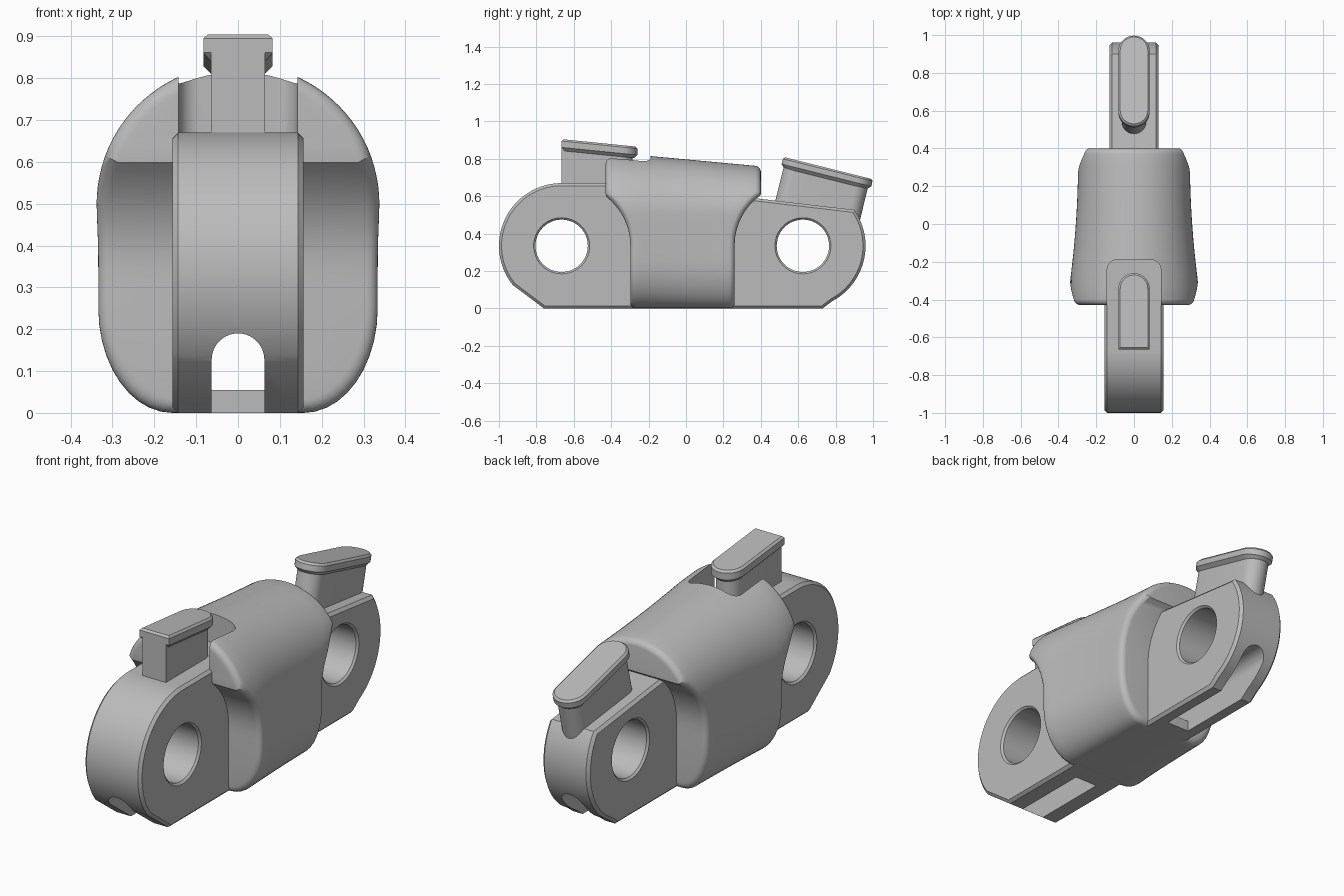
import bpy, bmesh
from math import sin, cos, pi, radians, sqrt
from mathutils import Matrix, Vector

if "Cube" in bpy.data.objects:
    bpy.data.objects.remove(bpy.data.objects["Cube"], do_unlink=True)

steel = bpy.data.materials.new("grey_steel")
steel.use_nodes = True
GREY = (0.5, 0.5, 0.5, 1)
steel.diffuse_color = GREY
steel.node_tree.nodes["Principled BSDF"].inputs["Base Color"].default_value = GREY


def finish(name, bm):
    bmesh.ops.recalc_face_normals(bm, faces=bm.faces)
    mesh = bpy.data.meshes.new(name)
    bm.to_mesh(mesh)
    bm.free()
    mesh.materials.append(steel)
    ob = bpy.data.objects.new(name, mesh)
    bpy.context.scene.collection.objects.link(ob)
    return ob


def arc(cx, cy, r, a0, a1, n):
    angles = [radians(a0 + (a1 - a0) * i / n) for i in range(n + 1)]
    return [(cx + r * cos(a), cy + r * sin(a)) for a in angles]


def inset(pts, d):
    """Move a counter-clockwise outline inwards by d."""
    out = []
    for i, p in enumerate(pts):
        p0, p, p1 = Vector(pts[i - 1]), Vector(p), Vector(pts[(i + 1) % len(pts)])
        e0, e1 = (p - p0).normalized(), (p1 - p).normalized()
        n0, n1 = Vector((-e0.y, e0.x)), Vector((-e1.y, e1.x))
        out.append(p + (n0 + n1) * d / (1 + n0.dot(n1)))
    return out


AXES = {"x": lambda u, v, d: (d, u, v),
        "y": lambda u, v, d: (u, d, v),
        "z": lambda u, v, d: (u, v, d)}


def prism(name, pts, layers, axis, matrix=Matrix()):
    """Stack (depth, inset) copies of an outline along an axis."""
    bm = bmesh.new()
    rings = [[bm.verts.new(matrix @ Vector(AXES[axis](u, v, d))) for u, v in inset(pts, i)]
             for d, i in layers]
    for a, b in zip(rings, rings[1:]):
        for k in range(len(a)):
            bm.faces.new((a[k - 1], a[k], b[k], b[k - 1]))
    bm.faces.new(rings[0])
    bm.faces.new(rings[-1])
    return finish(name, bm)


def cut(ob, *cutters):
    """Subtract the cutters and bake the result."""
    for c in cutters:
        c.hide_render = True
        m = ob.modifiers.new("cut", "BOOLEAN")
        m.operation, m.solver, m.object = "DIFFERENCE", "EXACT", c
    graph = bpy.context.evaluated_depsgraph_get()
    mesh = bpy.data.meshes.new_from_object(ob.evaluated_get(graph))
    ob.modifiers.clear()
    ob.data = mesh


# Body: arched section swept along y, with ends that follow the lug curves
HOLE_Z, FRONT_Y, BACK_Y = 0.335, -0.665, 0.625
FILLET = 0.03
section = [("low", a) for a in range(90, -1, -9)]
section += [("side", z) for z in (0.3, 0.335, 0.38, 0.42, 0.46)]
section += [("high", a) for a in range(0, 91, 4)] + [("high", 90)]


def section_point(kind, t, y):
    w = min(0.338, 0.308 - 0.07 * y + 0.1 * y * y)
    a = radians(t)
    if kind == "low":
        return 0.157 + (w - 0.157) * cos(a), 0.25 - 0.25 * sin(a)
    if kind == "side":
        return w, t
    return w * cos(a), 0.5 + (0.297 - 0.093 * y) * sin(a)


def bulge(z, r):
    dz = max(0, z - HOLE_Z)
    return sqrt(max(0, r * r - dz * dz))


def body_row(kind, t):
    y0 = max(-0.43, FRONT_Y + bulge(section_point(kind, t, -0.43)[1], 0.367))
    y1 = min(0.40, BACK_Y - bulge(section_point(kind, t, 0.40)[1], 0.365))
    steps = [radians(90 - 18 * i) for i in range(6)]
    cols = [(y0 + FILLET * (1 - sin(f)), FILLET * (1 - cos(f))) for f in steps]
    a, b = y0 + FILLET, y1 - FILLET
    cols += [(a + (b - a) * i / 12, 0) for i in range(1, 12)]
    cols += [(y1 - FILLET * (1 - sin(f)), FILLET * (1 - cos(f))) for f in reversed(steps)]
    row = []
    for y, d in cols:
        x, z = section_point(kind, t, y)
        row.append((x * (1 - d / 0.32), y, 0.4 + (z - 0.4) * (1 - d / 0.4)))
    return row


bm = bmesh.new()
rows = [body_row(k, t) for k, t in section]
left = [[bm.verts.new(p) for p in r] for r in rows]
right = [[bm.verts.new((-x, y, z)) for x, y, z in r] for r in rows]
loop = left + right[::-1]
for i in range(len(loop)):
    r0, r1 = loop[i - 1], loop[i]
    for j in range(len(r0) - 1):
        bm.faces.new((r0[j], r0[j + 1], r1[j + 1], r1[j]))
for i in range(len(rows) - 1):
    for e in (0, -1):
        bm.faces.new((left[i][e], left[i + 1][e], right[i + 1][e], right[i][e]))
bmesh.ops.remove_doubles(bm, verts=bm.verts, dist=1e-5)
bmesh.ops.dissolve_degenerate(bm, edges=bm.edges, dist=1e-5)
body = finish("body", bm)

# Lugs with chamfered rims
def chamfered(half, c):
    return [(-half, c), (c - half, 0), (half - c, 0), (half, c)]


front_outline = [(-0.15, 0), (-0.15, 0.67)] + arc(FRONT_Y, HOLE_Z, 0.335, 90, 219, 44)
front_outline += [(-0.76, 0)]
back_outline = [(0.2, 0), (0.73, 0)] + arc(BACK_Y, HOLE_Z, 0.335, -62, 35, 36)
back_outline += [(0.2, 0.609)]
front_lug = prism("front_lug", front_outline, chamfered(0.157, 0.014), "x")
back_lug = prism("back_lug", back_outline, chamfered(0.13, 0.014), "x")

# Cutters: pin holes, lower channel and top pocket
def pin_cutter(y, half):
    flare = [(-half - 0.02, -0.03), (0.01 - half, 0), (half - 0.01, 0), (half + 0.02, -0.03)]
    return prism("pin_cutter", arc(y, HOLE_Z, 0.14, 0, 352.5, 47), flare, "x")


def channel_cutter(z0, y0, y1):
    outline = [(-0.063, z0), (0.063, z0)] + arc(0, 0.127, 0.063, 0, 180, 20)
    return prism("channel_cutter", outline, [(y0, 0), (y1, 0)], "y")


pocket_outline = [(-0.142, -0.6), (0.142, -0.6)]
pocket_outline += arc(0.092, -0.24, 0.05, 0, 90, 8) + arc(-0.092, -0.24, 0.05, 90, 180, 8)
pocket = prism("pocket_cutter", pocket_outline, [(0.667, 0), (1.1, 0)], "z")
front_pin, back_pin = pin_cutter(FRONT_Y, 0.157), pin_cutter(BACK_Y, 0.13)
tunnel = channel_cutter(0.055, -1.2, 1.2)
front_slot = channel_cutter(-0.1, -1.3, -0.36)
back_slot = channel_cutter(-0.1, 0.33, 1.3)
cut(body, pocket, tunnel)
cut(front_lug, front_pin, tunnel, front_slot)
cut(back_lug, back_pin, tunnel, back_slot)
for helper in (pocket, front_pin, back_pin, tunnel, front_slot, back_slot):
    bpy.data.objects.remove(helper, do_unlink=True)

# Studs: front one is square in front and round behind, rear one is round at both ends
def stud_outline(half, y0, y1, square_front):
    pts = arc(0, y1 - half, half, 0, 180, 16)
    if square_front:
        return pts + [(-half, y0), (half, y0)]
    return pts + arc(0, y0 + half, half, 180, 360, 16)


def head_layers(thick):
    return [(-thick - 0.012, 0.018), (-thick + 0.006, 0), (-0.01, 0), (0, 0.01)]


lean = Matrix.Translation((0, FRONT_Y, 0.905))
lean[2][1] = -0.1
prism("front_stud_stem", stud_outline(0.065, 0, 0.38, True), [(-0.26, 0), (-0.04, 0)], "z", lean)
prism("front_stud_head", stud_outline(0.083, 0, 0.405, True), head_layers(0.05), "z", lean)
tilt = Matrix.Translation((0, 0.76, 0.75)) @ Matrix.Rotation(radians(-14), 4, "X")
prism("back_stud_stem", stud_outline(0.065, -0.232, 0.232, False), [(-0.258, 0), (-0.03, 0)], "z", tilt)
prism("back_stud_head", stud_outline(0.083, -0.247, 0.247, False), head_layers(0.045), "z", tilt)

# Smooth the curved faces, keep the hard edges
bpy.ops.object.select_all(action="DESELECT")
for ob in bpy.context.scene.objects:
    if ob.type == "MESH" and steel.name in ob.data.materials:
        ob.select_set(True)
        bpy.context.view_layer.objects.active = ob
bpy.ops.object.shade_smooth_by_angle(angle=radians(28))
